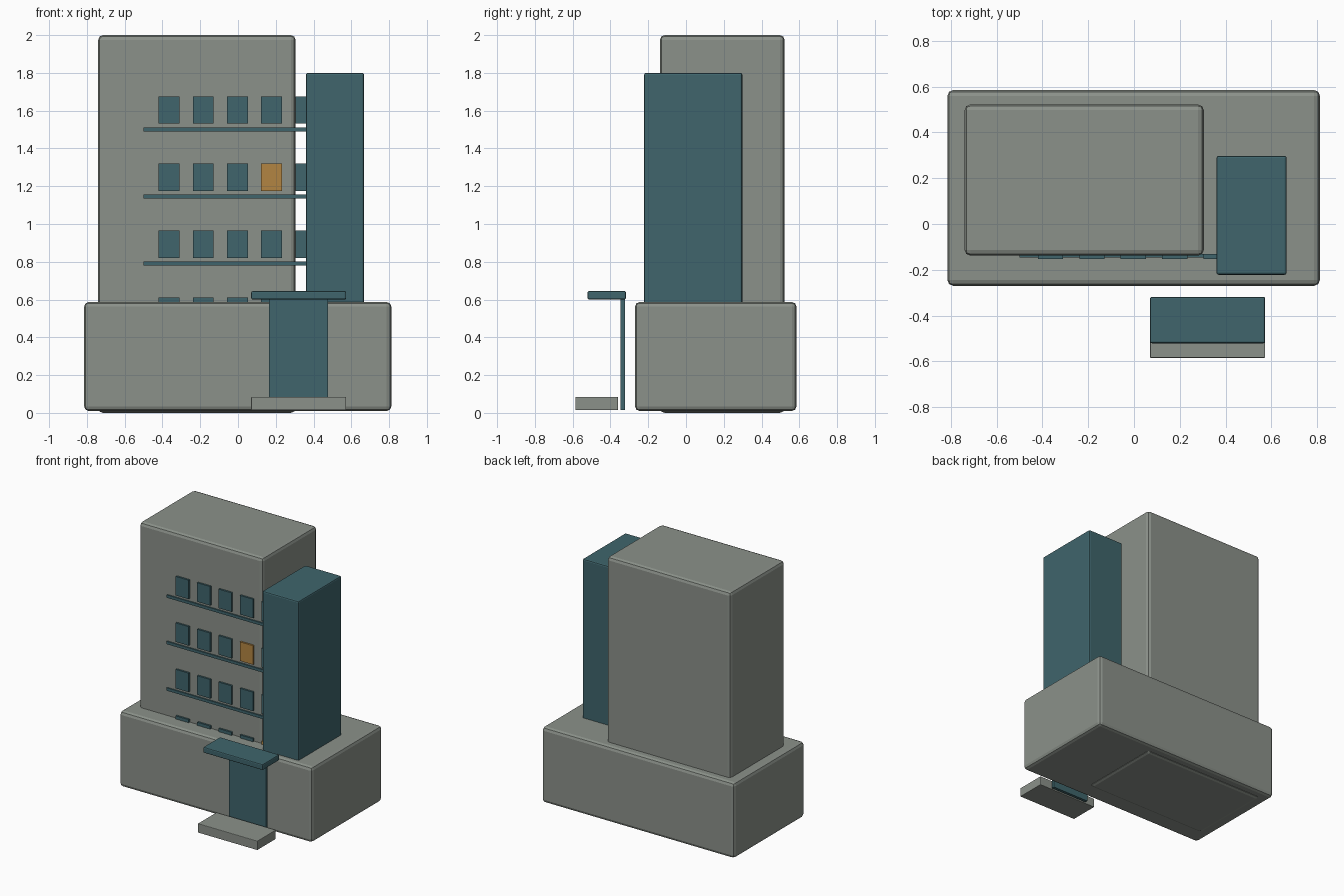
import bpy

if "Cube" in bpy.data.objects:
    bpy.data.objects.remove(bpy.data.objects["Cube"])


def material(name, rgb):
    m = bpy.data.materials.new(name)
    m.diffuse_color = (*rgb, 1)
    m.use_nodes = True
    m.node_tree.nodes["Principled BSDF"].inputs["Base Color"].default_value = m.diffuse_color
    return m


CONCRETE = material("concrete grey", (0.26, 0.285, 0.255))
TEAL = material("dark teal", (0.05, 0.13, 0.15))
AMBER = material("lit amber", (0.45, 0.235, 0.055))


def block(name, x, y, z, mat, bevel=0.0, segments=2):
    """Box spanning the given x, y and z ranges, with optional rounded edges."""
    spans = (x, y, z)
    bpy.ops.mesh.primitive_cube_add(size=1, location=[(a + b) / 2 for a, b in spans])
    ob = bpy.context.object
    ob.name = name
    ob.scale = [b - a for a, b in spans]
    bpy.ops.object.transform_apply(location=False, rotation=False, scale=True)
    ob.data.materials.append(mat)
    if bevel:
        mod = ob.modifiers.new("rounded edges", 'BEVEL')
        mod.width = bevel
        mod.segments = segments
    return ob


# Main masses
block("podium", (-0.815, 0.812), (-0.27, 0.585), (0.01, 0.587), CONCRETE, 0.025)
block("main_tower", (-0.74, 0.305), (-0.138, 0.522), (0.0, 2.0), CONCRETE, 0.025)
block("stair_tower", (0.36, 0.667), (-0.222, 0.298), (0.3, 1.8), TEAL, 0.01)

# Window rows, each with a ledge below
lit = {(0, 4), (2, 3)}
for row in range(4):
    base = 0.466 + 0.355 * row
    block(f"ledge_{row}", (-0.5, 0.5), (-0.147, -0.13), (base - 0.041, base - 0.019), TEAL)
    for col in range(5):
        cx = -0.365 + 0.181 * col
        block(f"window_{row}_{col}", (cx - 0.055, cx + 0.055), (-0.152, -0.132),
              (base, base + 0.145), AMBER if (row, col) in lit else TEAL)

# Entrance
block("door", (0.165, 0.477), (-0.346, -0.324), (0.015, 0.605), TEAL)
block("canopy", (0.07, 0.573), (-0.521, -0.318), (0.6, 0.645), TEAL, 0.008)
block("entrance_step", (0.07, 0.573), (-0.585, -0.36), (0.015, 0.085), CONCRETE, 0.004)
